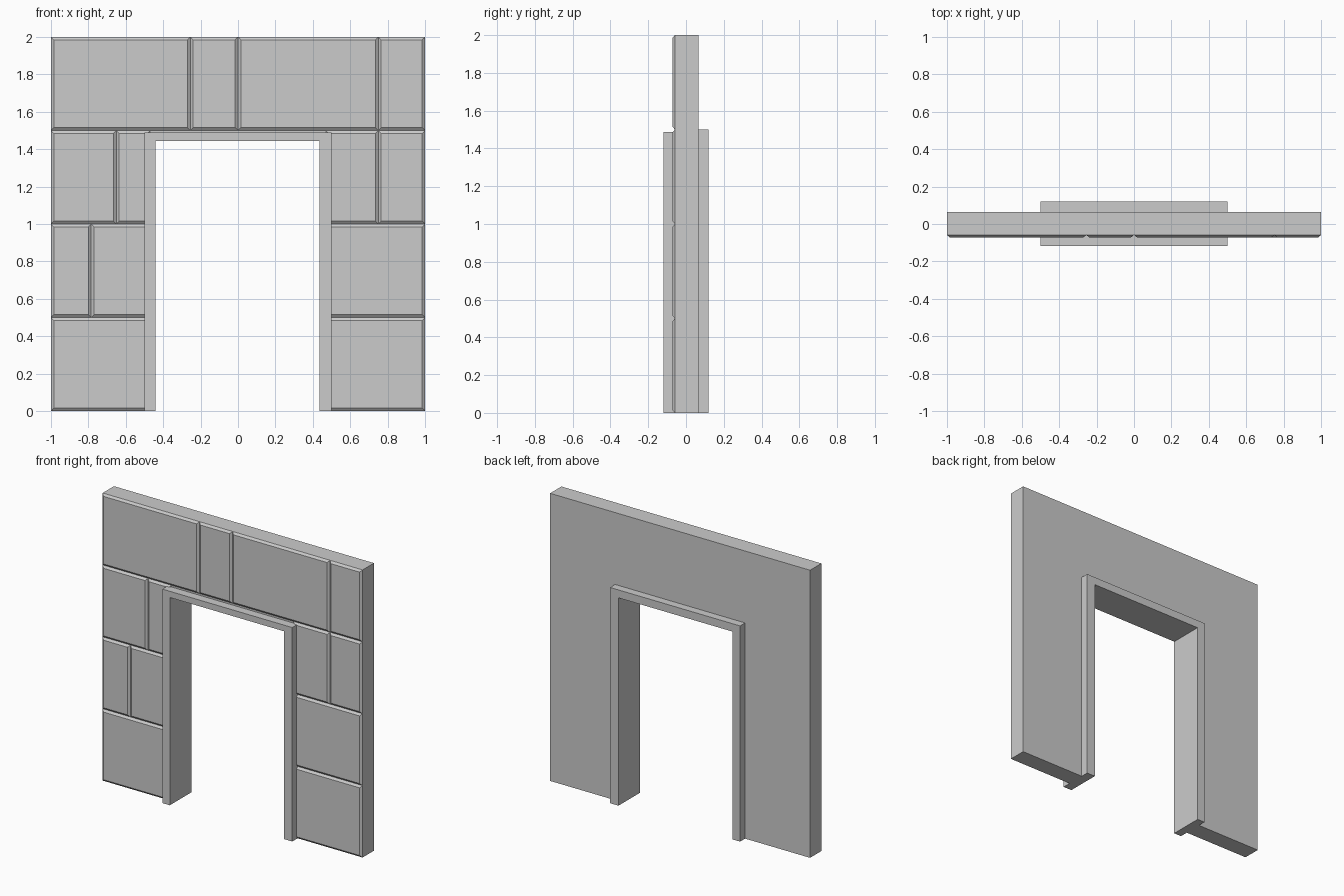
import bpy, bmesh

if "Cube" in bpy.data.objects:
    bpy.data.objects.remove(bpy.data.objects["Cube"])


def finish(bm, name):
    bmesh.ops.recalc_face_normals(bm, faces=bm.faces[:])
    mesh = bpy.data.meshes.new(name)
    bm.to_mesh(mesh)
    bm.free()
    obj = bpy.data.objects.new(name, mesh)
    bpy.context.collection.objects.link(obj)
    return obj


def loft(name, rings):
    """Closed solid through matching loops of points, capped at both ends."""
    bm = bmesh.new()
    loops = [[bm.verts.new(p) for p in ring] for ring in rings]
    n = len(loops[0])
    for a, b in zip(loops, loops[1:]):
        for i in range(n):
            j = (i + 1) % n
            bm.faces.new((a[i], a[j], b[j], b[i]))
    bm.faces.new(loops[0])
    bm.faces.new(loops[-1][::-1])
    return finish(bm, name)


def arch(y, outer, top, left, right, head):
    """Square doorway outline at depth y."""
    pts = [(-outer, 0), (-outer, top), (outer, top), (outer, 0),
           (right, 0), (right, head), (left, head), (left, 0)]
    return [(x, y, z) for x, z in pts]


def rect(y, x0, x1, z0, z1, inset=0):
    x0, x1, z0, z1 = x0 + inset, x1 - inset, z0 + inset, z1 - inset
    return [(x0, y, z0), (x1, y, z0), (x1, y, z1), (x0, y, z1)]


# Wall slab; its opening edge is buried inside the door frame
loft("wall_slab", [arch(y, 1, 2, -0.47, 0.47, 1.465) for y in (-0.059, 0.065)])

# Door frame, front lip slightly lower than the back lip
loft("door_frame", [arch(y, 0.5, top, -0.442, 0.435, 1.445)
                    for y, top in ((-0.118, 1.488), (-0.03, 1.488),
                                   (0.03, 1.5), (0.12, 1.5))])

# Chamfered stone blocks on the front; door-side ends run under the frame
rows = [
    (0.0, [(-1, -0.47), (0.47, 1)]),
    (0.5, [(-1, -0.785), (-0.785, -0.47), (0.47, 1)]),
    (1.0, [(-1, -0.65), (-0.65, -0.47), (0.47, 0.75), (0.75, 1)]),
    (1.5, [(-1, -0.255), (-0.255, 0), (0, 0.75), (0.75, 1)]),
]
for z, spans in rows:
    for x0, x1 in spans:
        loft("stone_block", [rect(-0.059, x0, x1, z, z + 0.5),
                             rect(-0.071, x0, x1, z, z + 0.5, 0.015)])
